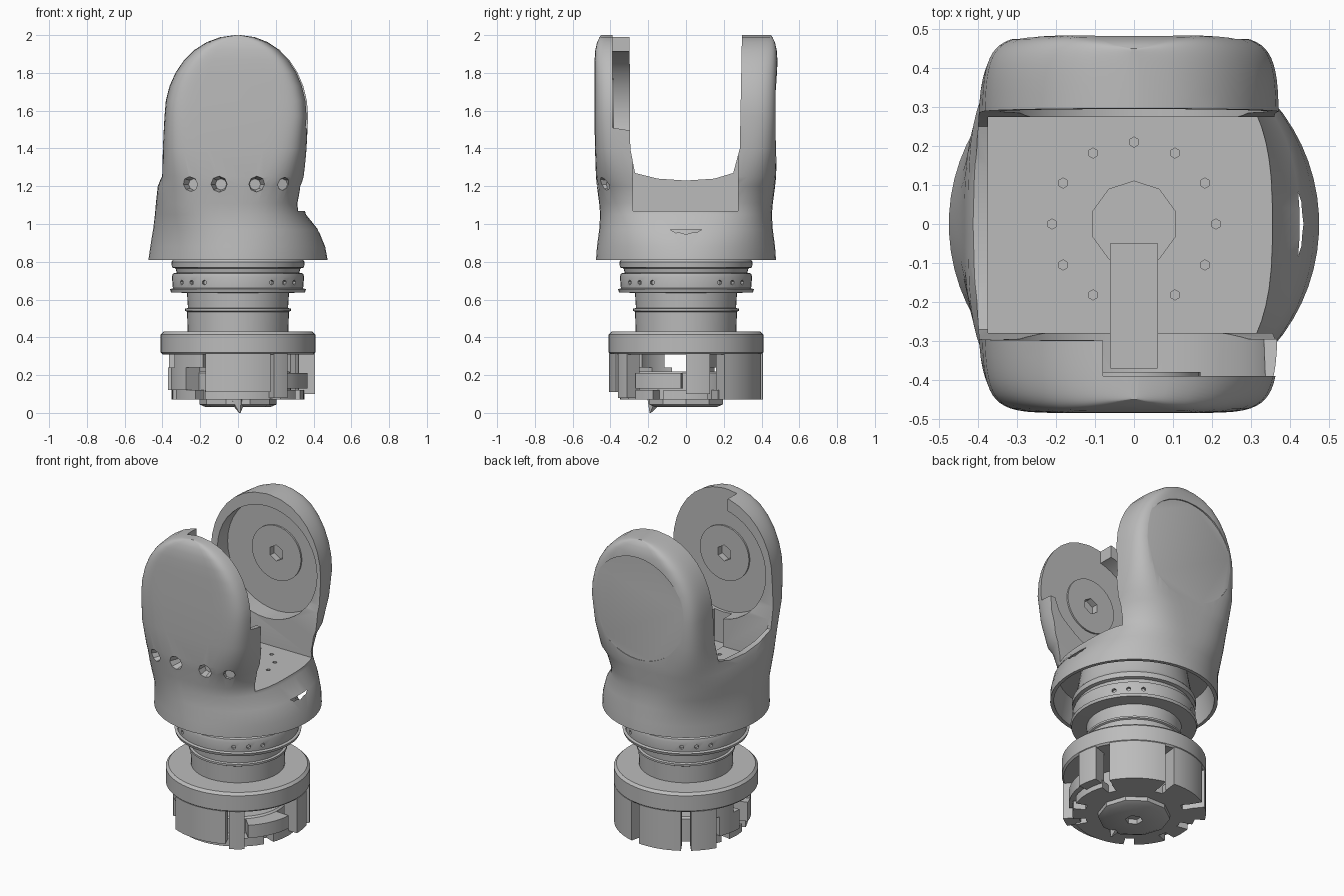
import bpy, bmesh
from math import sin, cos, pi, radians
from mathutils import Matrix, Vector

if "Cube" in bpy.data.objects:
    bpy.data.objects.remove(bpy.data.objects["Cube"])

grey = bpy.data.materials.new("neutral_grey")
grey.use_nodes = True
grey.diffuse_color = (0.5, 0.5, 0.5, 1)
grey.node_tree.nodes["Principled BSDF"].inputs["Base Color"].default_value = (0.5, 0.5, 0.5, 1)


def finish(name, bm):
    bmesh.ops.recalc_face_normals(bm, faces=bm.faces)
    mesh = bpy.data.meshes.new(name)
    bm.to_mesh(mesh)
    bm.free()
    mesh.materials.append(grey)
    ob = bpy.data.objects.new(name, mesh)
    bpy.context.collection.objects.link(ob)
    return ob


def loft(name, rings):
    bm = bmesh.new()
    loops = [[bm.verts.new(p) for p in ring] for ring in rings]
    n = len(loops[0])
    for a, b in zip(loops, loops[1:]):
        for i in range(n):
            j = (i + 1) % n
            bm.faces.new((a[i], a[j], b[j], b[i]))
    bm.faces.new(loops[0][::-1])
    bm.faces.new(loops[-1])
    return finish(name, bm)


def circle(r, z, n=48):
    return [(r * cos(2 * pi * i / n), r * sin(2 * pi * i / n), z) for i in range(n)]


def lathe(name, profile, n=48):
    return loft(name, [circle(r, z, n) for r, z in profile])


def prism(name, pts, lo, hi, axis="z"):
    place = {"z": lambda a, b, c: (a, b, c), "x": lambda a, b, c: (c, a, b)}[axis]
    return loft(name, [[place(a, b, c) for a, b in pts] for c in (lo, hi)])


def box(name, x0, x1, y0, y1, z0, z1):
    return prism(name, [(x0, y0), (x1, y0), (x1, y1), (x0, y1)], z0, z1)


def rod(name, start, end, r, r2=None, n=40):
    a, b = Vector(start), Vector(end)
    bm = bmesh.new()
    turn = (b - a).to_track_quat("Z", "Y").to_matrix().to_4x4()
    bmesh.ops.create_cone(bm, cap_ends=True, segments=n, radius1=r, radius2=r if r2 is None else r2,
                          depth=(b - a).length, matrix=Matrix.Translation((a + b) / 2) @ turn)
    return finish(name, bm)


def cut(target, cutter):
    mod = target.modifiers.new("cut", "BOOLEAN")
    mod.operation = "DIFFERENCE"
    mod.solver = "EXACT"
    mod.object = cutter
    bpy.context.view_layer.objects.active = target
    bpy.ops.object.modifier_apply(modifier=mod.name)
    bpy.data.objects.remove(cutter)


def sector(name, a0, a1, r0, r1, z0, z1):
    steps = [radians(a0 + (a1 - a0) * i / 10) for i in range(11)]
    pts = [(r1 * cos(a), r1 * sin(a)) for a in steps] + [(r0 * cos(a), r0 * sin(a)) for a in steps[::-1]]
    return prism(name, pts, z0, z1)


# Fork housing: z, left x, right x, half depth, squareness
sections = [
    (0.81, -.475, .475, .477, 2), (0.88, -.465, .462, .472, 2.1), (0.97, -.45, .425, .46, 2.3),
    (1.05, -.44, .36, .455, 2.7), (1.11, -.435, .345, .46, 3), (1.2, -.425, .348, .472, 3.5),
    (1.25, -.405, .355, .477, 4.5), (1.4, -.4, .365, .482, 6.5), (1.57, -.39, .372, .485, 8)]
# Rounded arm tops
for k in range(1, 9):
    a = radians(11 * k)
    w = cos(a) ** .95
    sections.append((1.57 + .43 * sin(a), -.39 * w, .372 * w, .485 - .035 * sin(a) ** 10, 8))
sections.append((2, -.01, .01, .445, 8))


def section(z, xl, xr, hy, n):
    ring = []
    for i in range(64):
        c, s = cos(2 * pi * (i + .5) / 64), sin(2 * pi * (i + .5) / 64)
        x = abs(c) ** (2 / n) * (1 if c > 0 else -1)
        y = abs(s) ** (2 / n) * (1 if s > 0 else -1)
        ring.append(((xl + xr) / 2 + x * (xr - xl) / 2, y * hy, z))
    return ring


housing = loft("fork_housing", [section(*s) for s in sections])

# Opening between the arms, saddle-shaped over the side wall
cut(housing, prism("saddle_cutter", [
    (-.3, 2.2), (-.295, 1.4), (-.27, 1.27), (-.15, 1.24), (0, 1.23),
    (.15, 1.24), (.25, 1.27), (.285, 1.4), (.3, 2.2)], -1, 1, "x"))
cut(housing, box("floor_cutter", -.375, 1, -.28, .275, 1.07, 1.5))
cut(housing, lathe("skirt_cutter", [(.455, .7), (.455, .84), (.43, .97)]))

# Round bearing seats inside both arms
for s in (-1, 1):
    cut(housing, rod("seat_cutter", (0, s * .25, 1.58), (0, s * .39, 1.58), .345))
    cut(housing, rod("pin_cutter", (0, s * .3, 1.6), (0, s * .42, 1.6), .05, n=6))
# Open rim on one side of the front arm
cut(housing, prism("rim_cutter", [(-.39, 1.51), (-.2, 1.48), (-.2, 2.1), (-.39, 2.1)], -.08, 1, "x"))

# Keyhole and screw holes in the floor
cut(housing, rod("key_cutter", (0, 0, 1.045), (0, 0, 1.2), .11, n=10))
cut(housing, box("channel_cutter", -.06, .06, -.37, -.05, 1.04, 1.3))
for k in range(12):
    if k != 9:
        a = k * pi / 6
        p = (.21 * cos(a), .21 * sin(a))
        cut(housing, rod("screw_cutter", (*p, 1.05), (*p, 1.1), .013, n=6))
# Row of tapered holes on the front
for x in (-.26, -.1, .1, .26):
    cut(housing, rod("vent_cutter", (x * .9, -.41, 1.21), (x * 1.05, -.51, 1.21), .03, .05, 8))

# Bearing rings
for s, side in ((-1, "front"), (1, "back")):
    ring = rod(side + "_bearing_ring", (0, s * .395, 1.6), (0, s * .38, 1.6), .17, n=32)
    cut(ring, rod("ring_cutter", (0, s * .45, 1.6), (0, s * .3, 1.6), .05, n=6))
# Flat round recess on the back
cut(housing, rod("cover_cutter", (0, .474, 1.58), (0, .6, 1.58), .32))

# Stepped neck
neck = lathe("neck", [
    (.2, .4), (.265, .4), (.27, .535), (.28, .54), (.28, .552), (.265, .555), (.27, .635), (.355, .638),
    (.36, .655), (.345, .66), (.35, .72), (.345, .738), (.325, .742), (.33, .765), (.35, .77),
    (.352, .8), (.33, .83), (.3, 1.0)])
for base in range(0, 360, 90):
    for off in (-14, 0, 14):
        a = radians(base + off + 45)
        cut(neck, rod("dimple_cutter", (.33 * cos(a), .33 * sin(a), .69), (.4 * cos(a), .4 * sin(a), .69), .013, n=6))

# Base collar and inner drum
lathe("base_collar", [(.27, .31), (.4, .31), (.41, .32), (.41, .415), (.395, .43), (.2, .43)])
lathe("inner_drum", [(.28, .08), (.28, .21), (.27, .22)])
boss = lathe("bottom_boss", [(.17, .03), (.205, .045), (.205, .08)], 10)
cut(boss, rod("boss_cutter", (0, 0, 0), (0, 0, .06), .05, n=6))
rod("boss_tip", (0, -.17, .06), (.01, -.19, 0), .04, .004, 5)
plate = lathe("bottom_plate", [(.35, .07), (.35, .12)])
for a in (-55, -25, 24, 80, 125, 165, 195, 235):
    cut(plate, sector("notch_cutter", a - 5, a + 5, .28, .5, 0, .2))

# Outer wall segments: start angle, end angle, bottom height
for i, (a0, a1, z0) in enumerate([(-115, -65, .11), (-62, -50, .08), (0, 18, .1), (30, 76, .07),
                                  (84, 121, .07), (129, 150, .07)]):
    sector("wall_segment_%d" % (i + 1), a0, a1, .32, .408, z0, .315)
# Shorter tabs on the open sides
for i, (a0, a1, z0, z1) in enumerate([(156, 180, .12, .24), (196, 222, .12, .24), (205, 240, .24, .315),
                                      (152, 172, .24, .315), (-46, -4, .13, .21)]):
    sector("inner_tab_%d" % (i + 1), a0, a1, .27, .37, z0, z1)

# Smooth curved faces, keep edges crisp
bpy.ops.object.select_all(action="DESELECT")
for ob in bpy.context.collection.objects:
    if ob.type == "MESH":
        ob.select_set(True)
        bpy.context.view_layer.objects.active = ob
bpy.ops.object.shade_smooth_by_angle(angle=radians(30))
